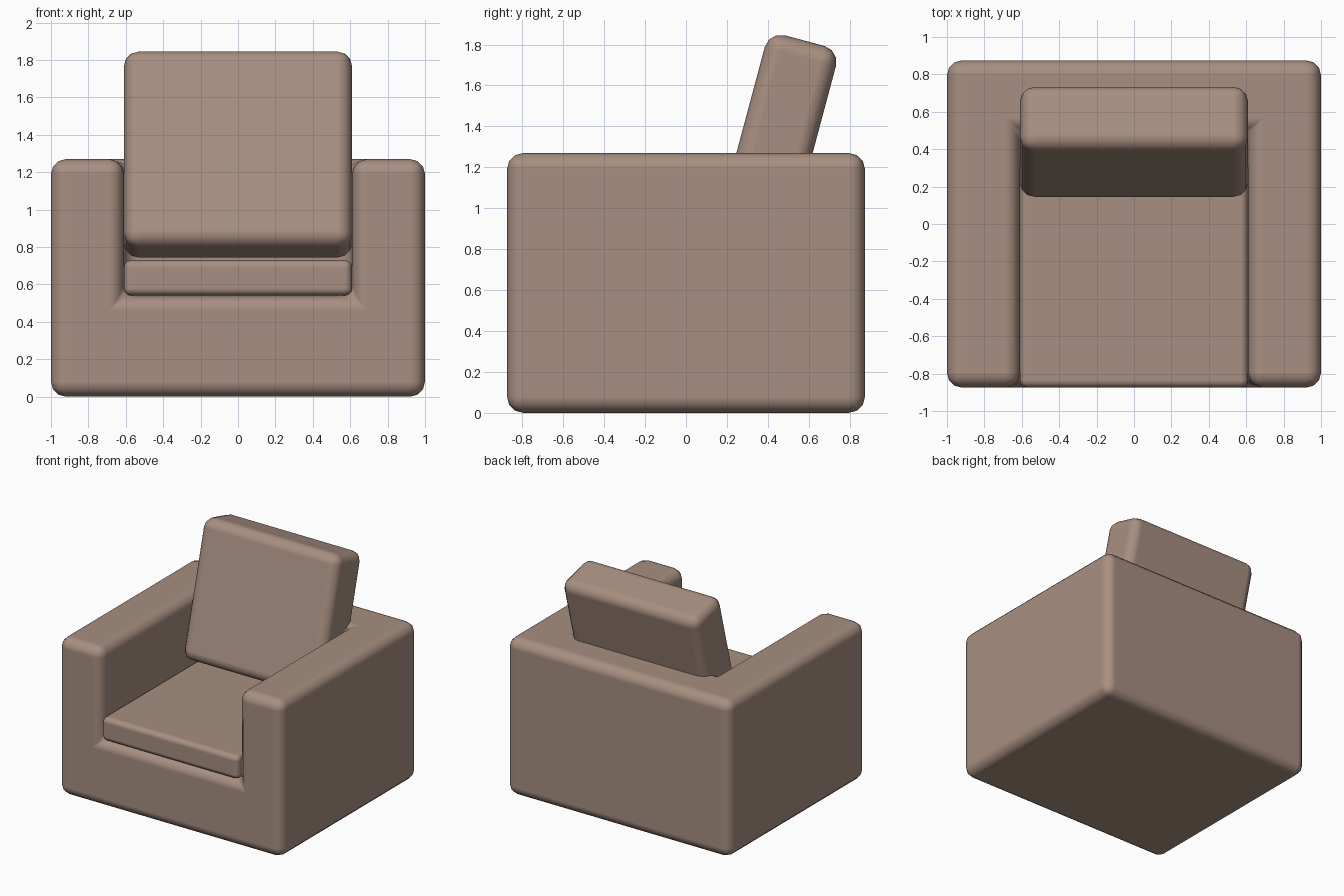
import bpy, bmesh, math
from mathutils import Vector

if "Cube" in bpy.data.objects:
    bpy.data.objects.remove(bpy.data.objects["Cube"])

fabric = bpy.data.materials.new("taupe_fabric")
fabric.diffuse_color = (0.39, 0.275, 0.22, 1)
fabric.use_nodes = True
fabric.node_tree.nodes["Principled BSDF"].inputs["Base Color"].default_value = fabric.diffuse_color

ARM_X, SEAT_Z, TOP_Z, DEPTH, BACK_Y = 0.61, 0.54, 1.27, 0.875, 0.485


def finish(name, bm, radius, segments=3):
    """Turn a bmesh into a rounded, smooth shaded object."""
    bmesh.ops.recalc_face_normals(bm, faces=bm.faces[:])
    for f in bm.faces:
        f.smooth = True
    me = bpy.data.meshes.new(name)
    bm.to_mesh(me)
    bm.free()
    me.materials.append(fabric)
    ob = bpy.data.objects.new(name, me)
    bpy.context.collection.objects.link(ob)
    mod = ob.modifiers.new("rounded_edges", 'BEVEL')
    mod.width = radius
    mod.segments = segments
    mod.limit_method = 'ANGLE'
    mod.harden_normals = True
    return ob


def cushion(name, size, centre, radius, tilt=0):
    bm = bmesh.new()
    bmesh.ops.create_cube(bm, size=1)
    bmesh.ops.scale(bm, vec=size, verts=bm.verts[:])
    ob = finish(name, bm, radius)
    ob.location = centre
    ob.rotation_euler.x = math.radians(tilt)
    return ob


def raise_faces(bm, faces, height, keep):
    """Extrude faces upward and return the new top faces."""
    out = bmesh.ops.extrude_face_region(bm, geom=faces)["geom"]
    verts = [g for g in out if isinstance(g, bmesh.types.BMVert)]
    bmesh.ops.translate(bm, vec=(0, 0, height), verts=verts)
    if not keep:
        old = [f for f in faces if f.is_valid]
        if old:
            bmesh.ops.delete(bm, geom=old, context='FACES')
    return [g for g in out if isinstance(g, bmesh.types.BMFace)]


# Frame: plan grid raised to seat height, then arms and back raised further
xs, ys = (-1, -ARM_X, ARM_X, 1), (-DEPTH, BACK_Y, DEPTH)
bm = bmesh.new()
grid = [[bm.verts.new((x, y, 0)) for y in ys] for x in xs]
plan = [bm.faces.new((grid[i][j], grid[i + 1][j], grid[i + 1][j + 1], grid[i][j + 1]))
        for i in range(3) for j in range(2)]
tops = raise_faces(bm, plan, SEAT_Z, True)
walls = [f for f in tops
         if abs(f.calc_center_median().x) > ARM_X or f.calc_center_median().y > BACK_Y]
raise_faces(bm, walls, TOP_Z - SEAT_Z, False)
bmesh.ops.recalc_face_normals(bm, faces=bm.faces[:])
bmesh.ops.dissolve_limit(bm, angle_limit=0.02, verts=bm.verts[:], edges=bm.edges[:])
finish("chair_frame", bm, 0.08)

# Seat cushion between the arms
cushion("seat_cushion", (2 * ARM_X, DEPTH + BACK_Y, 0.19),
        ((0, (BACK_Y - DEPTH) / 2, SEAT_Z + 0.095)), 0.04)

# Back cushion leaning on the back
cushion("back_cushion", (2 * ARM_X, 0.36, 1.087), (0, 0.439, 1.294), 0.08, -15)
